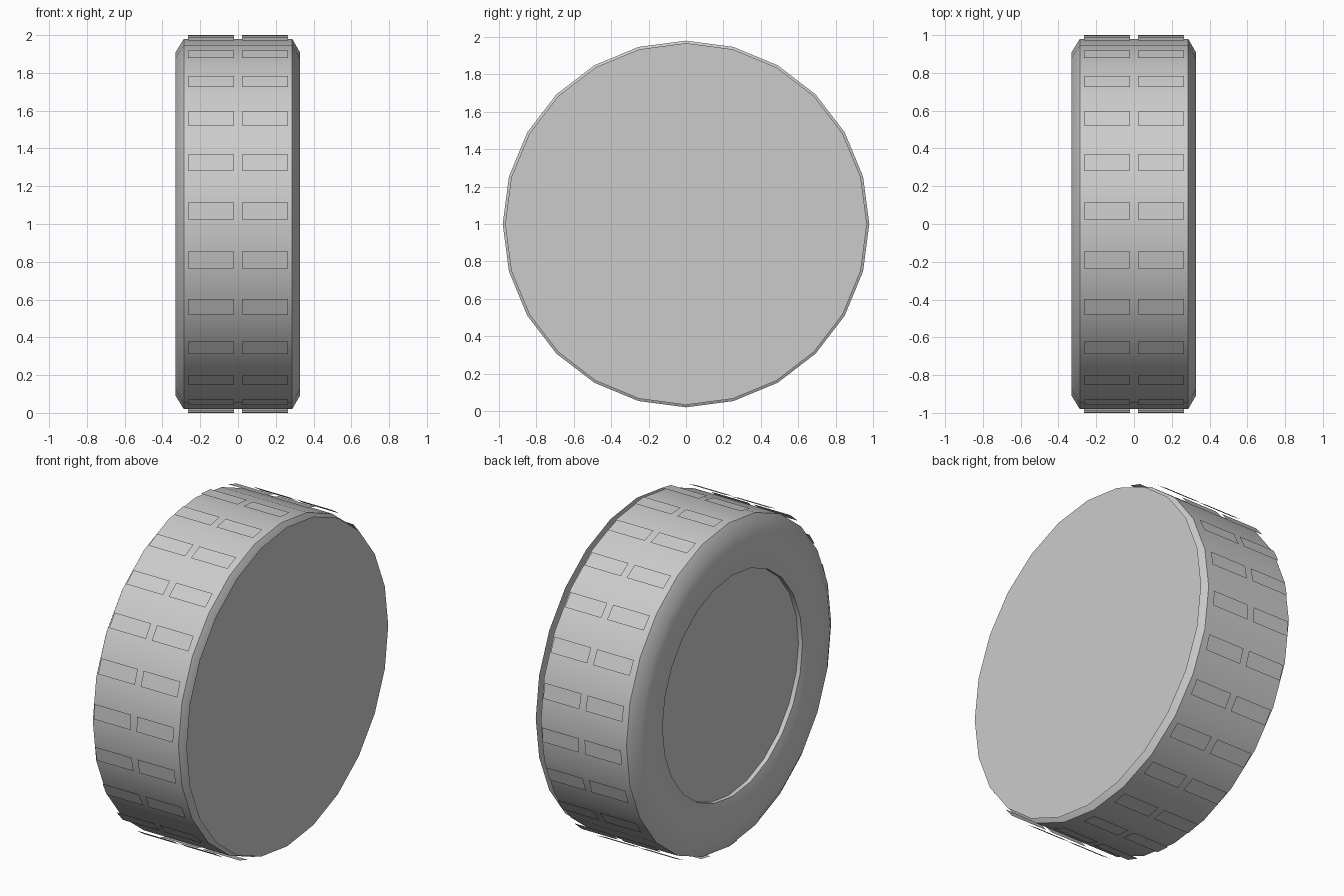
import bpy, bmesh, math
from mathutils import Vector

if "Cube" in bpy.data.objects:
    bpy.data.objects.remove(bpy.data.objects["Cube"])

SIDES = 24
grey = bpy.data.materials.new("plain_grey")
grey.diffuse_color = (0.6, 0.6, 0.6, 1)
grey.use_nodes = True
grey.node_tree.nodes["Principled BSDF"].inputs["Base Color"].default_value = grey.diffuse_color


def ring_point(x, r, a):
    # wheel axis runs along x at height 1; angle starts at the front, rising
    return Vector((x, -r * math.cos(a), 1 + r * math.sin(a)))


def finish(name, bm, sharp=40):
    # smooth shading with creases kept sharp
    for f in bm.faces:
        f.smooth = True
    for e in bm.edges:
        if len(e.link_faces) == 2 and e.calc_face_angle() > math.radians(sharp):
            e.smooth = False
    me = bpy.data.meshes.new(name)
    bm.to_mesh(me)
    bm.free()
    me.materials.append(grey)
    ob = bpy.data.objects.new(name, me)
    bpy.context.collection.objects.link(ob)
    return ob


def disc(name, x, r, sign):
    bm = bmesh.new()
    vs = [bm.verts.new(ring_point(x, r, math.tau * i / SIDES)) for i in range(SIDES)]
    f = bm.faces.new(vs)
    f.normal_update()
    if f.normal.x * sign < 0:
        f.normal_flip()
    return finish(name, bm)


# tyre: half profile (x, radius), mirrored and spun around the axle
half = [(0.287, 0.98), (0.33, 0.91), (0.33, 0.80), (0.324, 0.72), (0.312, 0.67), (0.27, 0.67)]
profile = [(-x, r) for x, r in reversed(half)] + half
bm = bmesh.new()
rings = [[bm.verts.new(ring_point(x - (0.003 if x > 0.32 else 0), r, math.tau * i / SIDES))
          for i in range(SIDES)] for x, r in profile]
for a, b in zip(rings, rings[1:]):
    for i in range(SIDES):
        j = (i + 1) % SIDES
        bm.faces.new((a[i], a[j], b[j], b[i]))
bmesh.ops.recalc_face_normals(bm, faces=bm.faces)
bm.normal_update()
probe = max(bm.faces, key=lambda f: f.calc_center_median().z)
if probe.normal.z < 0:
    bmesh.ops.reverse_faces(bm, faces=bm.faces)
finish("tyre", bm)

# recessed hub on the left, flat cover over the whole right side
disc("hub_plate", -0.285, 0.672, -1)
disc("side_cover", 0.33, 0.967, 1)

# two rows of flat tread plates floating just above the tyre
bm = bmesh.new()
for x0, x1 in ((-0.265, -0.02), (0.02, 0.265)):
    for i in range(SIDES):
        a = math.radians(4 + 15 * i)
        c = ring_point(0, 0.999, a)
        t = Vector((0, math.sin(a), math.cos(a))) * 0.045
        f = bm.faces.new([bm.verts.new(c + s * t + Vector((x, 0, 0)))
                          for x, s in ((x0, -1), (x1, -1), (x1, 1), (x0, 1))])
        f.normal_update()
        if f.normal.dot(c - Vector((0, 0, 1))) < 0:
            f.normal_flip()
finish("tread_plates", bm)
